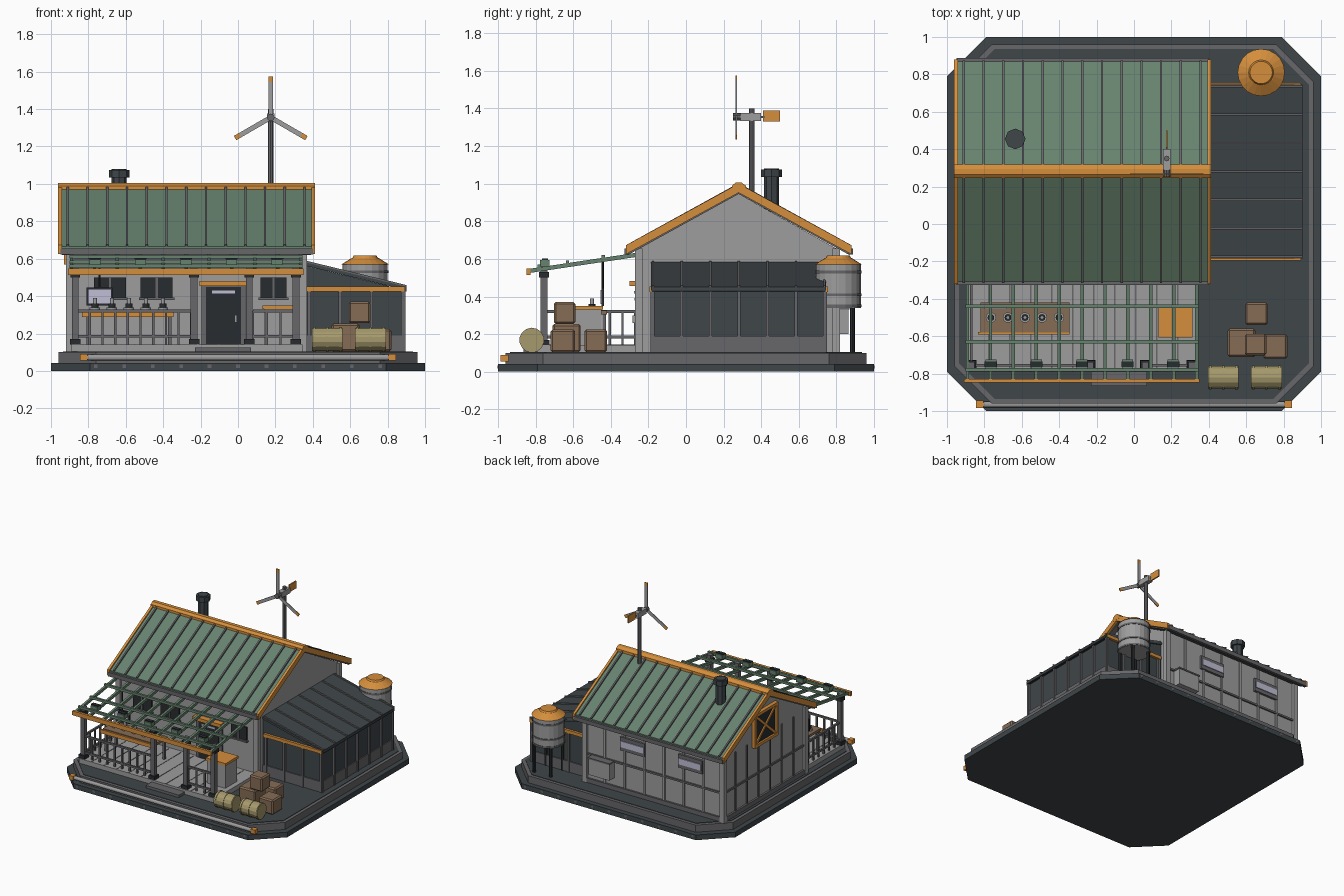
import bpy, bmesh, math
from mathutils import Vector, Matrix

if "Cube" in bpy.data.objects:
    bpy.data.objects.remove(bpy.data.objects["Cube"])

COLOURS = {
    "light_grey": (.34, .34, .34), "steel": (.135, .135, .145), "slate": (.05, .061, .067),
    "charcoal": (.022, .025, .028), "green": (.135, .225, .157), "orange": (.66, .27, .045),
    "brown": (.24, .15, .09), "tan": (.38, .32, .15), "pale_glass": (.52, .52, .66)}
MATS = {}
for n, c in COLOURS.items():
    MATS[n] = bpy.data.materials.new(n)
    MATS[n].diffuse_color = (*c, 1)


def finish(name, mat, bm):
    bmesh.ops.recalc_face_normals(bm, faces=bm.faces)
    me = bpy.data.meshes.new(name)
    bm.to_mesh(me)
    bm.free()
    me.materials.append(MATS[mat])
    ob = bpy.data.objects.new(name, me)
    bpy.context.collection.objects.link(ob)
    return ob


def box(name, mat, x0, x1, y0, y1, z0, z1):
    bm = bmesh.new()
    m = Matrix.Translation(((x0 + x1) / 2, (y0 + y1) / 2, (z0 + z1) / 2))
    bmesh.ops.create_cube(bm, size=1, matrix=m @ Matrix.Diagonal((x1 - x0, y1 - y0, z1 - z0, 1)))
    return finish(name, mat, bm)


def prism(name, mat, pts, lo, hi, axis):
    """Extrude a 2D profile along an axis (0 x, 1 y, 2 z)."""
    bm = bmesh.new()
    put = [lambda p, t: (t, p[0], p[1]), lambda p, t: (p[0], t, p[1]), lambda p, t: (p[0], p[1], t)][axis]
    f = bm.faces.new([bm.verts.new(put(p, lo)) for p in pts])
    g = bmesh.ops.extrude_face_region(bm, geom=[f])
    d = Vector((0, 0, 0))
    d[axis] = hi - lo
    bmesh.ops.translate(bm, vec=d, verts=[v for v in g["geom"] if isinstance(v, bmesh.types.BMVert)])
    return finish(name, mat, bm)


def frame(a, b):
    """Matrix with z along a-b, x sideways."""
    a, b = Vector(a), Vector(b)
    z = (b - a).normalized()
    x = z.cross(Vector((0, 0, 1)))
    x = x.normalized() if x.length > 1e-4 else Vector((1, 0, 0))
    m = Matrix((x, z.cross(x), z)).transposed().to_4x4()
    return Matrix.Translation((a + b) / 2) @ m, (b - a).length


def beam(name, mat, a, b, w, h):
    m, l = frame(a, b)
    bm = bmesh.new()
    bmesh.ops.create_cube(bm, size=1, matrix=m @ Matrix.Diagonal((w, h, l, 1)))
    return finish(name, mat, bm)


def tube(name, mat, a, b, r, r2=None, n=12):
    m, l = frame(a, b)
    bm = bmesh.new()
    bmesh.ops.create_cone(bm, cap_ends=True, segments=n, radius1=r,
                          radius2=r if r2 is None else r2, depth=l, matrix=m)
    return finish(name, mat, bm)


def octagon(s, c):
    return [(-s, c - s), (c - s, -s), (s - c, -s), (s, c - s), (s, s - c), (s - c, s), (c - s, s), (-s, s - c)]


# Base
prism("base_slab", "slate", octagon(1, .21), 0, .042, 2)
prism("base_step", "steel", octagon(.96, .2), .042, .1, 2)
prism("ground_plate", "slate", octagon(.935, .19), .1, .104, 2)
for i in range(11):
    for s in (-1, 1):
        x = -.76 + i * .152
        box("base_bolt", "steel", x - .01, x + .01, s * .995 - .006, s * .995 + .006, .016, .034)
tube("front_pipe", "light_grey", (-.82, -.965, .072), (.82, -.965, .072), .015)
for s in (-1, 1):
    box("pipe_cap", "orange", s * .825 - .02, s * .825 + .02, -.985, -.945, .055, .09)

# House walls
prism("house_walls", "light_grey", [(-.25, .1), (.8, .1), (.8, .655), (.28, .945), (-.25, .655)], -.9, .35, 0)
for x in (-.9, .35):
    for y in (-.25, .8):
        box("corner_post", "light_grey", x - .02, x + .02, y - .02, y + .02, .1, .655)
box("rear_sill", "steel", -.9, .35, .8, .812, .33, .345)
box("rear_plinth", "steel", -.91, .36, .8, .815, .1, .14)
box("west_plinth", "steel", -.915, -.9, -.25, .8, .1, .14)
box("west_sill", "steel", -.91, -.9, -.25, .8, .33, .345)
for i in range(1, 7):
    x = -.9 + i * 1.25 / 7
    box("rear_batten", "light_grey", x - .008, x + .008, .8, .81, .14, .65)
    y = -.25 + i * .15
    box("west_batten", "steel", -.908, -.9, y - .006, y + .006, .14, .62)

# Main roof
roof = [(-.31, .665), (.28, .99), (.87, .665)]
under = [(y, z - .035) for y, z in reversed(roof)]
prism("main_roof", "green", roof + under, -.95, .4, 0)
prism("roof_lining", "steel", [(y, z - .03) for y, z in roof] + [(y, z - .045) for y, z in reversed(roof)], -.94, .39, 0)
up = [(-.32, .672), (.28, 1.0), (.88, .672)]
for x in (-.962, .392):
    prism("verge_board", "orange", up + [(y, z - .048) for y, z in reversed(up)], x, x + .02, 0)
prism("ridge_cap", "orange", [(.245, .96), (.245, .99), (.265, 1.006), (.295, 1.006), (.318, .99), (.318, .96)], -.963, .413, 0)
for i in range(13):
    x = -.91 + i * .1055
    for y in (-.31, .87):
        beam("roof_seam", "steel", (x, y, .668), (x, .28, .993), .012, .018)
for y in (-.315, .875):
    box("gutter", "steel", -.95, .4, y - .012, y + .012, .622, .655)
tube("chimney", "slate", (-.635, .455, .85), (-.635, .455, 1.08), .04, n=8)
tube("chimney_cap", "slate", (-.635, .455, 1.035), (-.635, .455, 1.075), .055, n=8)

# Loft hatch in the west gable
box("loft_hatch", "charcoal", -.915, -.9, .14, .42, .58, .83)
for y in (.14, .42):
    box("hatch_frame", "orange", -.93, -.9, y - .012, y + .012, .57, .84)
for z in (.58, .83):
    box("hatch_frame", "orange", -.93, -.9, .13, .43, z - .012, z + .012)
for a, b in ((.14, .42), (.42, .14)):
    beam("hatch_brace", "orange", (-.918, a, .58), (-.918, b, .83), .012, .02)

# Front openings
box("door_frame", "steel", -.195, .04, -.265, -.25, .14, .46)
box("door", "charcoal", -.17, .015, -.272, -.25, .145, .45)
box("door_slot", "pale_glass", -.14, -.015, -.276, -.27, .415, .43)
box("door_handle", "light_grey", -.02, -.005, -.285, -.27, .26, .3)
box("door_lintel", "orange", -.205, .05, -.3, -.25, .455, .482)
for x0, x1 in ((-.77, -.6), (-.52, -.35), (.12, .26)):
    box("front_window", "charcoal", x0, x1, -.262, -.25, .39, .5)
    box("window_sill", "steel", x0 - .01, x1 + .01, -.275, -.25, .38, .393)
    box("window_bar", "steel", (x0 + x1) / 2 - .006, (x0 + x1) / 2 + .006, -.267, -.25, .39, .5)

# Rear openings and cabinet
for x in (-.085, -.61):
    box("rear_window_frame", "steel", x - .11, x + .11, .8, .818, .45, .56)
    box("rear_window", "pale_glass", x - .1, x + .1, .8, .824, .48, .53)
box("rear_cabinet", "light_grey", .09, .28, .8, .865, .2, .33)
box("cabinet_lid", "steel", .085, .285, .8, .87, .33, .342)

# Lean-to
prism("lean_to", "slate", [(.35, .1), (.88, .1), (.88, .435), (.35, .565)], -.175, .735, 1)
box("lean_to_plinth", "steel", .35, .888, -.183, .743, .1, .19)
prism("lean_to_roof", "slate", [(.35, .565), (.9, .432), (.9, .45), (.35, .583)], -.185, .745, 1)
for i in range(7):
    y = -.175 + i * .152
    box("lean_to_mullion", "steel", .875, .895, y - .008, y + .008, .1, .44)
    beam("lean_to_seam", "steel", (.36, y, .583), (.9, y, .452), .012, .014)
box("lean_to_eave", "charcoal", .88, .9, -.18, .74, .425, .445)
for i in range(4):
    x = .38 + i * .167
    for y in (-.18, .74):
        box("lean_to_stud", "steel", x - .009, x + .009, y - .009, y + .009, .1, .43)
for y in (-.185, .745):
    box("lean_to_band", "orange", .365, .892, y - .01, y + .01, .425, .452)

# Water tank
tx, ty = .68, .81
tube("water_tank", "light_grey", (tx, ty, .34), (tx, ty, .57), .12, n=20)
for z in (.35, .41, .53):
    tube("tank_band", "steel", (tx, ty, z - .007), (tx, ty, z + .007), .124, n=20)
tube("tank_lid", "orange", (tx, ty, .57), (tx, ty, .605), .126, .07, n=20)
tube("tank_hatch", "orange", (tx, ty, .6), (tx, ty, .618), .07, .06, n=20)
for sx in (-1, 1):
    for sy in (-1, 1):
        tube("tank_leg", "charcoal", (tx + sx * .075, ty + sy * .075, .1), (tx + sx * .075, ty + sy * .075, .35), .013, n=8)

# Wind turbine
px, pz = .175, 1.355
tube("turbine_pole", "steel", (px, .35, .92), (px, .35, 1.4), .015, n=8)
box("turbine_body", "light_grey", px - .02, px + .02, .29, .4, pz - .022, pz + .022)
tube("turbine_hub", "steel", (px, .25, pz), (px, .3, pz), .02, n=10)
box("turbine_boom", "steel", px - .005, px + .005, .39, .42, pz - .005, pz + .005)
box("turbine_tail", "orange", px - .005, px + .005, .41, .5, pz + .005 - .03, pz + .035)
for k in range(3):
    a = math.radians(90 + 120 * k)
    at = lambda r: (px + r * math.cos(a), .267, pz + r * math.sin(a))
    for nm, mt, r0, r1 in (("turbine_blade", "light_grey", .01, .19), ("blade_tip", "orange", .19, .22)):
        m, l = frame(at(r0), at(r1))
        flat = (.006, .026) if k else (.026, .006)
        beam(nm, mt, at(r0), at(r1), *flat)

# Porch deck and step
box("porch_deck", "light_grey", -.89, .345, -.79, -.25, .1, .142)
for i in range(1, 11):
    x = -.89 + i * .1123
    box("deck_gap", "steel", x - .004, x + .004, -.79, -.27, .14, .144)
box("porch_step", "steel", -.23, .07, -.865, -.79, .1, .125)

# Pergola
slope = lambda y: .535 + (y + .84) * .15
for x in (-.87, -.235, .06, .31):
    box("porch_post", "steel", x - .018, x + .018, -.773, -.737, .1, .56)
    box("post_foot", "charcoal", x - .028, x + .028, -.783, -.727, .14, .17)
    box("post_head", "charcoal", x - .026, x + .026, -.781, -.729, .5, .53)
for i in range(11):
    x = -.89 + i * .1225
    beam("pergola_rafter", "green", (x, -.835, slope(-.835)), (x, -.25, slope(-.25)), .018, .022)
for y in (-.44, -.63, -.78):
    box("pergola_purlin", "green", -.9, .345, y - .009, y + .009, slope(y) + .005, slope(y) + .025)
box("pergola_beam", "orange", -.91, .35, -.848, -.828, .513, .548)
box("pergola_ledger", "steel", -.9, .35, -.27, -.25, .595, .635)
for i in range(5):
    x = -.765 + i * .2435
    box("pergola_lamp", "green", x - .03, x + .03, -.775, -.725, .56, .595)
    box("lamp_cap", "charcoal", x - .033, x + .033, -.765, -.735, .595, .603)

# Railings
def railing(a, b, n):
    a, b = Vector(a), Vector(b)
    for z in (.185, .32):
        beam("porch_rail", "steel", a + Vector((0, 0, z)), b + Vector((0, 0, z)), .015, .015)
    for i in range(n + 1):
        p = a.lerp(b, i / n)
        box("baluster", "steel", p.x - .006, p.x + .006, p.y - .006, p.y + .006, .14, .32)


railing((-.86, -.755, 0), (-.25, -.755, 0), 9)
railing((-.87, -.745, 0), (-.87, -.27, 0), 7)
railing((.08, -.755, 0), (.3, -.755, 0), 3)

# Serving counter with stools, bottles and hanging screen
box("counter_top", "brown", -.82, -.345, -.58, -.42, .305, .325)
box("counter_edge", "orange", -.835, -.345, -.592, -.578, .288, .318)
for x in (-.8, -.365):
    for y in (-.565, -.435):
        box("counter_leg", "steel", x - .01, x + .01, y - .01, y + .01, .14, .305)
for i in range(5):
    x = -.765 + i * .091
    tube("dish", "light_grey", (x, -.5, .325), (x, -.5, .338), .028)
    tube("bottle", "charcoal", (x, -.5, .338), (x, -.5, .36), .018)
    tube("bottle_neck", "light_grey", (x, -.5, .36), (x, -.5, .39), .01)
box("screen_frame", "charcoal", -.81, -.67, -.45, -.436, .35, .445)
box("screen", "pale_glass", -.8, -.68, -.455, -.448, .36, .435)
tube("screen_rod", "charcoal", (-.74, -.443, .44), (-.74, -.443, .6), .006, n=6)

# Storage cabinet
box("porch_cabinet", "light_grey", .14, .305, -.6, -.45, .142, .33)
box("porch_cabinet_lid", "orange", .132, .313, -.608, -.442, .33, .35)

# Crates and barrels
for x, y, z, s, h in ((.575, -.635, .104, .15, .15), (.755, -.655, .104, .13, .12),
                      (.655, -.48, .104, .12, .12), (.65, -.645, .255, .115, .115)):
    c = box("crate", "brown", x - s / 2, x + s / 2, y - s / 2, y + s / 2, z, z + h)
    bv = c.modifiers.new("edge", "BEVEL")
    bv.width, bv.segments = .01, 1
for x in (.395, .625):
    tube("barrel", "tan", (x, -.82, .168), (x + .165, -.82, .168), .062, n=14)
    for d in (.012, .082, .153):
        tube("barrel_hoop", "tan", (x + d - .007, -.82, .168), (x + d + .007, -.82, .168), .066, n=14)

for m in bpy.data.materials:
    if m.users and not m.is_grease_pencil:
        m.use_nodes = True
        m.node_tree.nodes["Principled BSDF"].inputs["Base Color"].default_value = m.diffuse_color
